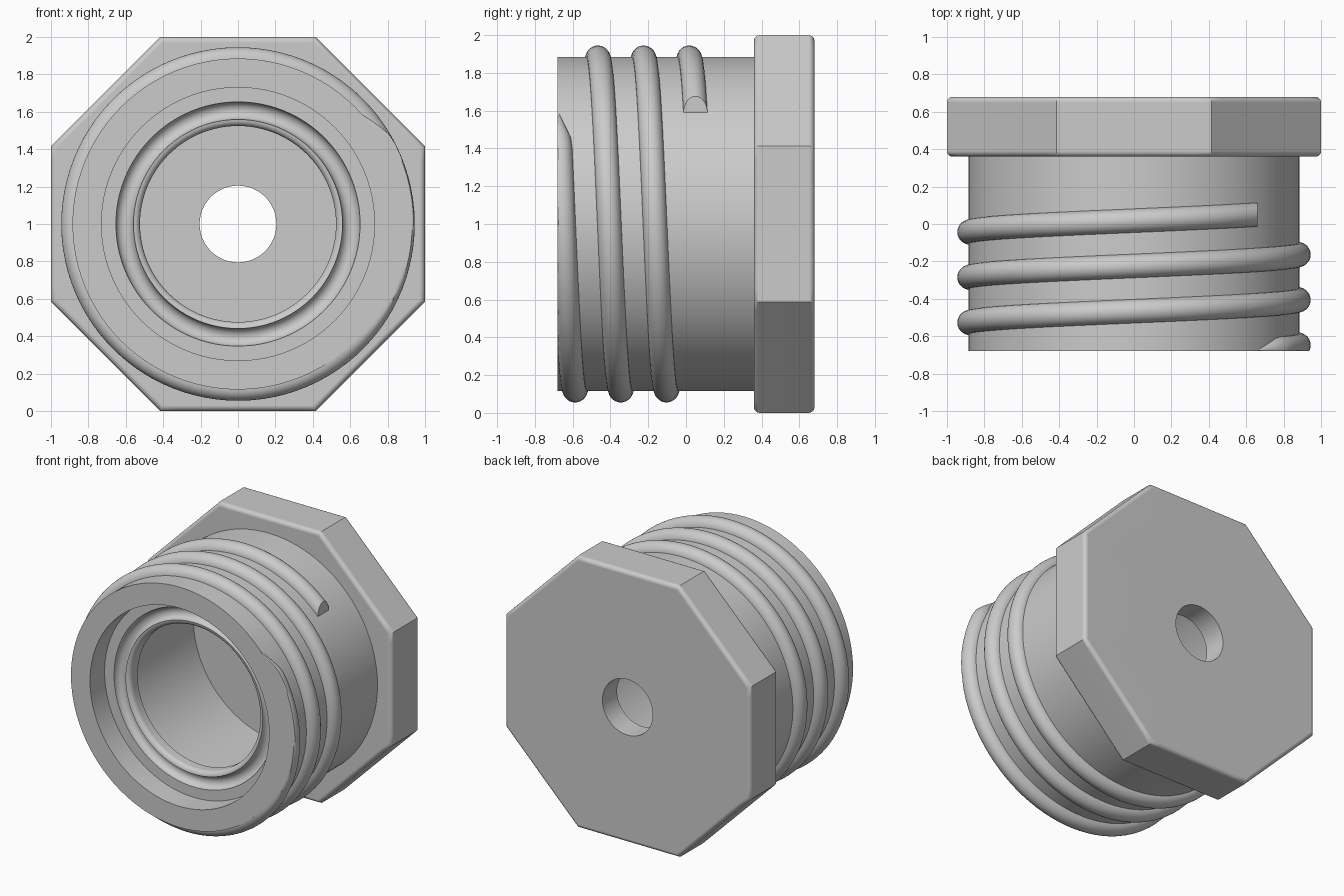
import bpy, bmesh
from math import pi, cos, sin, acos, radians

cube = bpy.data.objects.get("Cube")
if cube:
    bpy.data.objects.remove(cube)

SEG = 96            # divisible by 8, so octagon corners land on vertices
FRONT, BACK = -0.68, 0.68
SHOULDER, FLOOR = 0.36, 0.51
BODY_R = 0.885

grey = bpy.data.materials.new("plain grey")
grey.use_nodes = True
colour = (0.6, 0.6, 0.6, 1)
grey.diffuse_color = colour
grey.node_tree.nodes["Principled BSDF"].inputs["Base Color"].default_value = colour


def finish(bm, name):
    bmesh.ops.recalc_face_normals(bm, faces=bm.faces)
    mesh = bpy.data.meshes.new(name)
    bm.to_mesh(mesh)
    bm.free()
    obj = bpy.data.objects.new(name, mesh)
    bpy.context.collection.objects.link(obj)
    mesh.materials.append(grey)
    bpy.ops.object.select_all(action='DESELECT')
    obj.select_set(True)
    bpy.context.view_layer.objects.active = obj
    bpy.ops.object.shade_smooth_by_angle(angle=radians(32))
    weighted = obj.modifiers.new("Weighted Normals", 'WEIGHTED_NORMAL')
    weighted.keep_sharp = True
    return obj


def around(r, y, t):
    return (r * cos(t), y, 1 + r * sin(t))


def octagon(t):
    """Distance to a unit-apothem octagon in direction t."""
    return 1 / cos((t + pi / 8) % (pi / 4) - pi / 8)


def lathe(name, profile):
    """Revolve a closed profile of (radius, y, is_octagonal) about the y axis."""
    bm = bmesh.new()
    rings = []
    for r, y, eight in profile:
        angles = [2 * pi * i / SEG for i in range(SEG)]
        rings.append([bm.verts.new(around(r * (octagon(t) if eight else 1), y, t))
                      for t in angles])
    for a, b in zip(rings, rings[1:] + rings[:1]):
        for i in range(SEG):
            j = (i + 1) % SEG
            bm.faces.new((a[i], a[j], b[j], b[i]))
    return finish(bm, name)


def arc(cr, cy, radius, start, end, steps, eight=False):
    """Arc points in the (radius, y) plane, angles in degrees."""
    angles = [radians(start + (end - start) * i / steps) for i in range(steps + 1)]
    return [(cr + radius * cos(a), cy + radius * sin(a), eight) for a in angles]


# Octagonal head with rounded rims and a central hole
ROUND = 0.03
head = [(0.8, SHOULDER, False)]
head += arc(1 - ROUND, SHOULDER + ROUND, ROUND, -90, 0, 5, True)
head += arc(1 - ROUND, BACK - ROUND, ROUND, 0, 90, 5, True)
head += [(0.205, BACK, False), (0.205, FLOOR, False), (0.8, FLOOR, False)]
lathe("octagonal_head", head)

# Hollow sleeve: recess, rounded seal groove, inner lip and wide bore
STEP = -0.51
sleeve = [(BODY_R, FLOOR, False), (BODY_R, FRONT, False),
          (0.73, FRONT, False), (0.73, STEP, False)]
sleeve += arc(0.606, STEP, 0.047, 0, 180, 12)
sleeve += arc(0.559, STEP + 0.035, 0.035, -90, -180, 5)
sleeve += [(0.524, -0.42, False), (0.72, -0.42, False), (0.72, FLOOR, False)]
lathe("hollow_sleeve", sleeve)

# Three-turn rounded thread, trimmed level with the front rim
PITCH, TURNS, STEPS, SIDES = 0.242, 3, 288, 14
START = radians(42)
TAPER = radians(12)
CUT_X = 0.66
bm = bmesh.new()
sections = []
for i in range(STEPS + 1):
    turn = TURNS * 2 * pi * i / STEPS
    left = TURNS * 2 * pi - turn
    size = max(0.03, min(1, left / TAPER))
    section = []
    for k in range(SIDES + 1):
        a = pi * k / SIDES
        r = BODY_R - 0.004 + 0.064 * size * sin(a)
        y = 0.05 - PITCH * turn / (2 * pi) + 0.064 * size * cos(a)
        t = acos(CUT_X / r) if i == 0 else START + turn
        # keep the first few sections behind the straight-cut end
        if 0 < i < 4:
            t = max(t, acos(CUT_X / r) + 0.01 * i)
        section.append(bm.verts.new(around(r, max(y, FRONT), t)))
    sections.append(section)
for a, b in zip(sections, sections[1:]):
    for k in range(SIDES + 1):
        j = (k + 1) % (SIDES + 1)
        bm.faces.new((a[k], a[j], b[j], b[k]))
bm.faces.new(sections[0])
bm.faces.new(sections[-1])
bmesh.ops.dissolve_degenerate(bm, dist=0.0001, edges=bm.edges)
finish(bm, "screw_thread")
